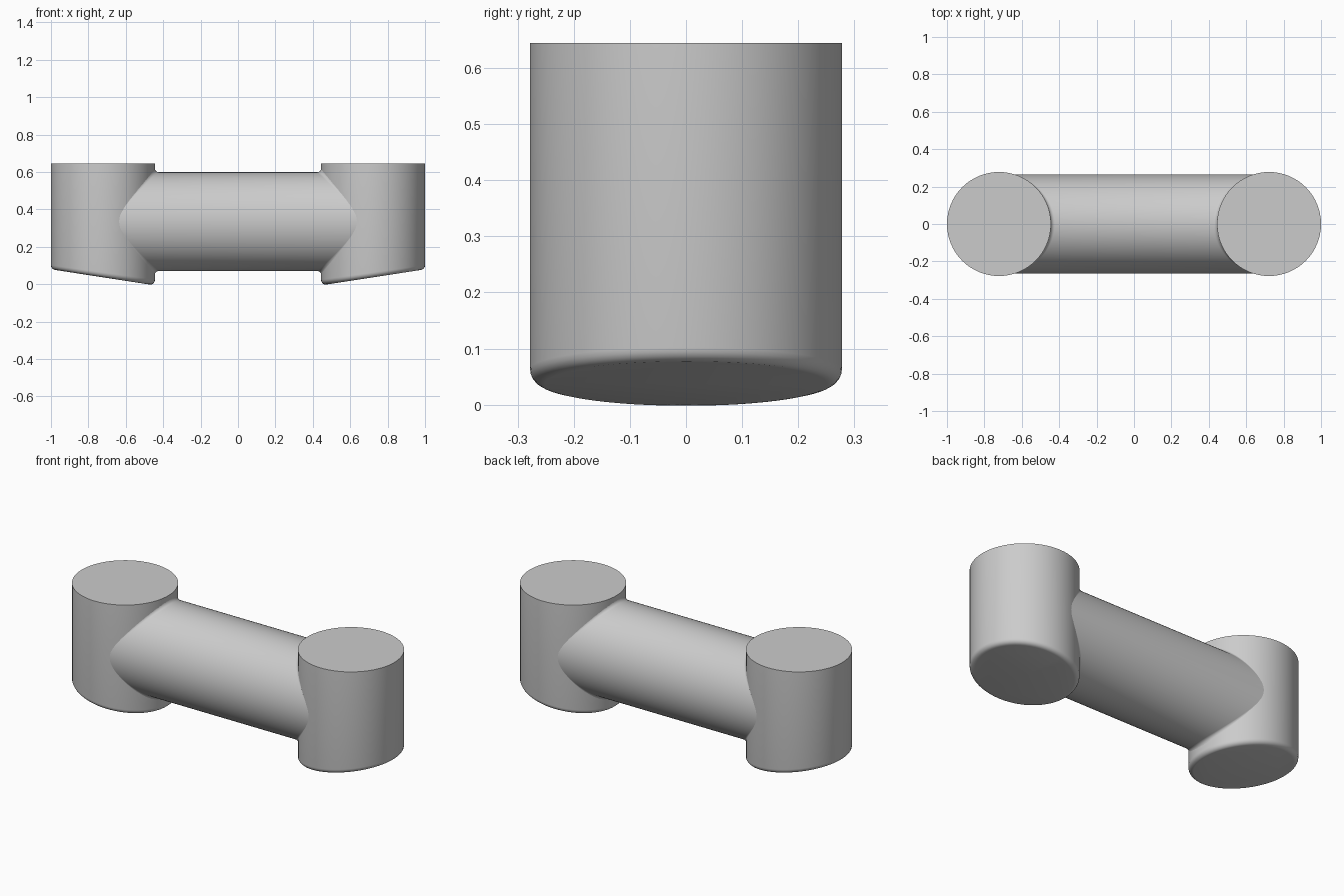
import bpy, bmesh, math

cube = bpy.data.objects.get("Cube")
if cube:
    bpy.data.objects.remove(cube, do_unlink=True)

POST_X, POST_R, TOP = 0.722, 0.278, 0.645
BAR_R, BAR_Z = 0.264, 0.335
FILLET = 0.022

grey = bpy.data.materials.new("plain grey")
grey.use_nodes = True
colour = (0.6, 0.6, 0.6, 1)
grey.diffuse_color = colour
grey.node_tree.nodes["Principled BSDF"].inputs["Base Color"].default_value = colour


def finish(bm, name):
    bmesh.ops.recalc_face_normals(bm, faces=bm.faces)
    mesh = bpy.data.meshes.new(name)
    bm.to_mesh(mesh)
    bm.free()
    mesh.materials.append(grey)
    obj = bpy.data.objects.new(name, mesh)
    bpy.context.collection.objects.link(obj)
    bpy.ops.object.select_all(action='DESELECT')
    obj.select_set(True)
    bpy.context.view_layer.objects.active = obj
    bpy.ops.object.shade_smooth_by_angle(angle=math.radians(35))
    return obj


# Upright posts: flat top, slanted underside with a rounded rim
for side, name in ((1, "left_post"), (-1, "right_post")):
    bm = bmesh.new()
    bmesh.ops.create_cone(bm, cap_ends=True, segments=64,
                          radius1=POST_R, radius2=POST_R, depth=1)
    for v in bm.verts:
        low = v.co.z < 0
        v.co.z = 0.037 + 0.14 * side * v.co.x if low else TOP
        v.co.x += side * POST_X
    rim = [e for e in bm.edges if all(v.co.z < 0.2 for v in e.verts)]
    bmesh.ops.bevel(bm, geom=rim, offset=0.026, segments=5,
                    profile=0.5, affect='EDGES')
    finish(bm, name)

# Crossbar: open tube whose ends follow the posts, with a small fillet
bm = bmesh.new()
N, STEPS = 96, 5
rows = []
for side in (-1, 1):
    steps = range(STEPS + 1)
    for k in (steps if side < 0 else reversed(steps)):
        row = []
        for i in range(N):
            a = 2 * math.pi * i / N
            y, up = BAR_R * math.cos(a), math.sin(a)
            f = FILLET * abs(up) ** 2
            t = k / STEPS * math.pi / 2
            reach = POST_X - math.sqrt(POST_R ** 2 - y ** 2) + 0.001
            x = reach - f * (1 - math.cos(t))
            z = BAR_R * up + math.copysign(f * (1 - math.sin(t)), up)
            row.append(bm.verts.new((side * x, y, BAR_Z + z)))
        rows.append(row)
for r0, r1 in zip(rows, rows[1:]):
    for i in range(N):
        j = (i + 1) % N
        bm.faces.new((r0[i], r0[j], r1[j], r1[i]))
bmesh.ops.remove_doubles(bm, verts=bm.verts, dist=1e-5)
finish(bm, "crossbar")
